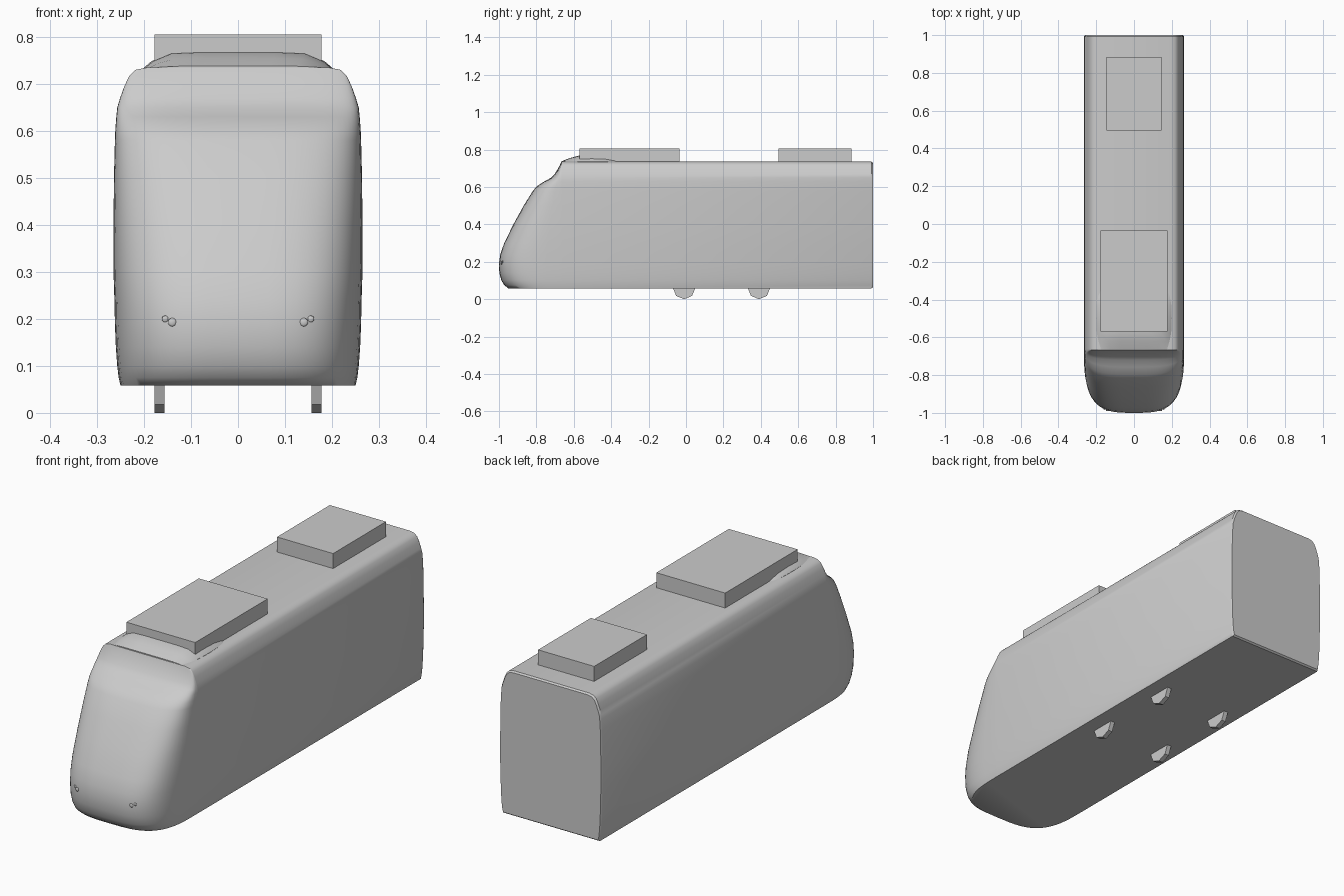
import bpy
import bmesh
import math
from mathutils import Matrix

default_cube = bpy.data.objects.get("Cube")
if default_cube:
    bpy.data.objects.remove(default_cube, do_unlink=True)

GREY = (0.6, 0.6, 0.6, 1.0)
grey = bpy.data.materials.new("plain grey")
grey.use_nodes = True
grey.diffuse_color = GREY
grey.node_tree.nodes["Principled BSDF"].inputs["Base Color"].default_value = GREY


def finish(name, bm, smooth=None):
    """Turn a bmesh into a grey object, optionally smooth with sharp edges kept."""
    bmesh.ops.recalc_face_normals(bm, faces=bm.faces)
    mesh = bpy.data.meshes.new(name)
    bm.to_mesh(mesh)
    bm.free()
    mesh.materials.append(grey)
    obj = bpy.data.objects.new(name, mesh)
    bpy.context.scene.collection.objects.link(obj)
    if smooth:
        bpy.ops.object.select_all(action="DESELECT")
        obj.select_set(True)
        bpy.context.view_layer.objects.active = obj
        bpy.ops.object.shade_smooth_by_angle(angle=math.radians(smooth))
    return obj


def loft(name, rings, closed=True, cap_start=True, cap_end=True, smooth=40):
    """Skin a list of equally long point rings."""
    bm = bmesh.new()
    rows = [[bm.verts.new(point) for point in ring] for ring in rings]
    count = len(rows[0])
    for low, high in zip(rows, rows[1:]):
        for i in range(count if closed else count - 1):
            j = (i + 1) % count
            bm.faces.new((low[i], low[j], high[j], high[i]))
    if cap_start:
        bm.faces.new(rows[0])
    if cap_end:
        bm.faces.new(rows[-1])
    return finish(name, bm, smooth)


def box(name, half_width, front, back, bottom, top):
    bm = bmesh.new()
    bmesh.ops.create_cube(bm, size=1)
    for v in bm.verts:
        v.co.x *= 2 * half_width
        v.co.y = back if v.co.y > 0 else front
        v.co.z = top if v.co.z > 0 else bottom
    return finish(name, bm)


# Height, half width and nose front for each level of the shell
LEVELS = [
    (0.058, 0.25, -0.95), (0.075, 0.254, -0.972), (0.1, 0.257, -0.987),
    (0.14, 0.26, -0.998), (0.19, 0.262, -1.0), (0.24, 0.263, -0.993),
    (0.3, 0.265, -0.972), (0.4, 0.265, -0.923), (0.5, 0.264, -0.868),
    (0.58, 0.262, -0.818), (0.605, 0.261, -0.796), (0.63, 0.259, -0.757),
    (0.65, 0.257, -0.72), (0.67, 0.251, -0.702), (0.695, 0.242, -0.686),
    (0.718, 0.231, -0.674), (0.73, 0.218, -0.669), (0.735, 0.195, -0.667),
]
JOINT = -0.665
ROOF = LEVELS[-1][0]
MIDDLE = 0.4

# Long car body, with a slightly eased rear edge
outline = [(w, z) for z, w, f in LEVELS] + [(-w, z) for z, w, f in reversed(LEVELS)]


def body_ring(y, scale):
    return [(x * scale, y, MIDDLE + (z - MIDDLE) * scale) for x, z in outline]


loft("car_body", [body_ring(JOINT, 1), body_ring(0.992, 1), body_ring(1, 0.982)],
     cap_start=False, smooth=35)

# Rounded nose, one superelliptic arc per level
POWER = 2 / 3.3
ARC_STEPS = 32


def nose_point(width, front, angle):
    c, s = math.cos(angle), math.sin(angle)
    x = math.copysign(abs(c) ** POWER, c) * width
    return x, JOINT + (front - JOINT) * max(s, 0) ** POWER


nose_rings = []
for z, width, front in LEVELS:
    angles = [math.pi * i / ARC_STEPS for i in range(ARC_STEPS + 1)]
    nose_rings.append([(*nose_point(width, front, a), z) for a in angles])
loft("nose", nose_rings, closed=False, smooth=50)

# Low fairing on the roof behind the nose: y, half width, height
STATIONS = [(-0.664, 0.175, 0.003), (-0.62, 0.188, 0.02), (-0.575, 0.197, 0.032),
            (-0.5, 0.2, 0.034), (-0.43, 0.198, 0.03), (-0.385, 0.19, 0.018),
            (-0.35, 0.175, 0.003)]
fairing_rings = []
for y, width, height in STATIONS:
    half = [(width, -0.01), (width, 0), (width * 0.92, height * 0.4),
            (width * 0.72, height * 0.92), (width * 0.4, height)]
    section = half + [(-x, z) for x, z in reversed(half)]
    fairing_rings.append([(x, y, ROOF + z) for x, z in section])
loft("roof_fairing", fairing_rings, smooth=40)

# Roof equipment boxes
box("front_roof_unit", 0.178, -0.57, -0.035, ROOF, 0.805)
box("rear_roof_unit", 0.145, 0.495, 0.885, ROOF, 0.805)

# Eight-sided wheels, mostly hidden inside the body
for side, side_name in ((1, "left"), (-1, "right")):
    for y, axle in ((-0.01, "front"), (0.39, "rear")):
        bm = bmesh.new()
        bmesh.ops.create_cone(bm, cap_ends=True, segments=8, radius1=0.06,
                              radius2=0.06, depth=0.022)
        turn = Matrix.Rotation(math.pi / 2, 4, "Y")
        place = Matrix.Translation((side * 0.167, y, 0.06))
        bmesh.ops.transform(bm, matrix=place @ turn, verts=bm.verts)
        finish(axle + "_wheel_" + side_name, bm)

    # Small lamps barely standing out of the nose
    for x, z, radius, lamp in ((0.155, 0.2, 0.007, "outer"), (0.14, 0.193, 0.009, "inner")):
        depth = (1 - (x / 0.262) ** 3.3) ** (1 / 3.3)
        y = JOINT + (-1 - JOINT) * depth
        bm = bmesh.new()
        bmesh.ops.create_uvsphere(bm, u_segments=12, v_segments=8, radius=radius)
        flatten = Matrix.Diagonal((1, 0.4, 1, 1))
        place = Matrix.Translation((side * x, y, z))
        bmesh.ops.transform(bm, matrix=place @ flatten, verts=bm.verts)
        finish(lamp + "_lamp_" + side_name, bm, 60)
